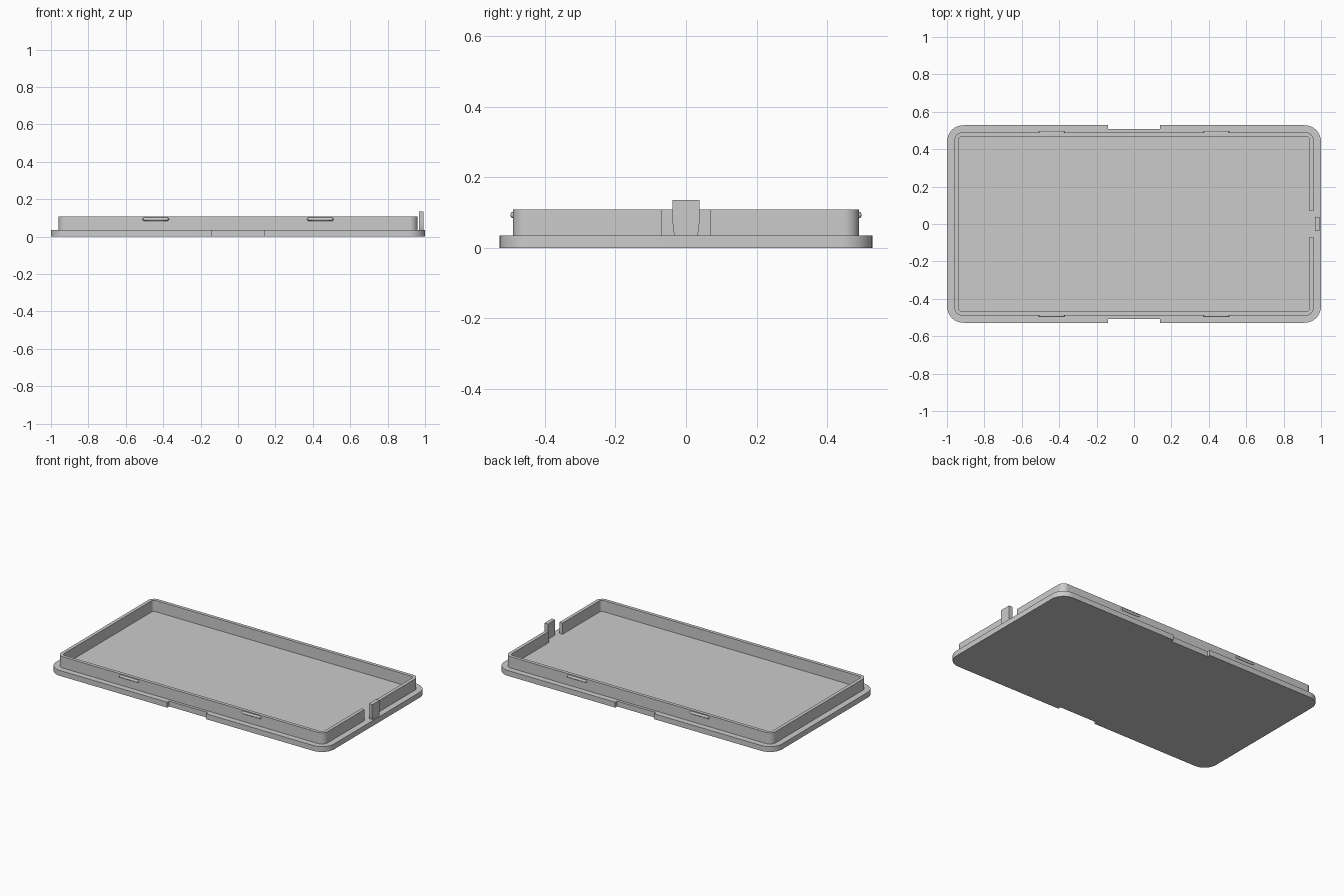
import bpy, bmesh
from math import cos, sin, pi, radians

cube = bpy.data.objects.get("Cube")
if cube:
    bpy.data.objects.remove(cube, do_unlink=True)

grey = bpy.data.materials.new("light grey")
GREY = (0.6, 0.6, 0.6, 1)
grey.diffuse_color = GREY
grey.use_nodes = True
grey.node_tree.nodes["Principled BSDF"].inputs["Base Color"].default_value = GREY

PLATE_TOP, RIM_TOP = 0.035, 0.108


def arc(cx, cy, r, start, end, steps=12):
    angles = [radians(start + (end - start) * i / steps) for i in range(steps + 1)]
    return [(cx + r * cos(a), cy + r * sin(a)) for a in angles]


def make(name, bm):
    bmesh.ops.recalc_face_normals(bm, faces=bm.faces)
    mesh = bpy.data.meshes.new(name)
    bm.to_mesh(mesh)
    bm.free()
    mesh.materials.append(grey)
    obj = bpy.data.objects.new(name, mesh)
    bpy.context.collection.objects.link(obj)
    bpy.ops.object.select_all(action='DESELECT')
    obj.select_set(True)
    bpy.context.view_layer.objects.active = obj
    bpy.ops.object.shade_smooth_by_angle(angle=radians(30))
    return obj


def extrude(name, points, place, offset):
    """Fill an outline and push it along an offset."""
    bm = bmesh.new()
    face = bm.faces.new([bm.verts.new(place(*p)) for p in points])
    moved = bmesh.ops.extrude_face_region(bm, geom=[face], use_keep_orig=True)["geom"]
    verts = [v for v in moved if isinstance(v, bmesh.types.BMVert)]
    bmesh.ops.translate(bm, verts=verts, vec=offset)
    return make(name, bm)


# Base plate: rounded rectangle with a finger notch on each long side
W, D, R, NOTCH = 1.0, 0.528, 0.088, 0.14
outline = []
for s in (1, -1):
    corner = arc(W - R, D - R, R, 0, 90) + [(NOTCH, D), (NOTCH, D - 0.02)]
    corner += [(-NOTCH, D - 0.02), (-NOTCH, D)] + arc(R - W, D - R, R, 90, 180)
    outline += [(s * x, s * y) for x, y in corner]
extrude("base_plate", outline, lambda x, y: (x, y, 0), (0, 0, PLATE_TOP))


# Rim wall: runs around the plate, open at the middle of the +x end
def rim_path(w, d, r, gap=0.07):
    path = [(w, gap)]
    for sx, sy, a in ((1, 1, 0), (-1, 1, 90), (-1, -1, 180), (1, -1, 270)):
        path += arc(sx * (w - r), sy * (d - r), r, a, a + 90)
    return path + [(w, -gap)]


outer = rim_path(0.96, 0.49, 0.042)
inner = rim_path(0.938, 0.468, 0.02)
bm = bmesh.new()
loops = [[bm.verts.new((x, y, z)) for x, y in path]
         for path, z in ((outer, PLATE_TOP), (outer, RIM_TOP), (inner, RIM_TOP), (inner, PLATE_TOP))]
for a, b in zip(loops, loops[1:] + loops[:1]):
    for i in range(len(a) - 1):
        bm.faces.new((a[i], a[i + 1], b[i + 1], b[i]))
for end in (0, -1):
    bm.faces.new([loop[end] for loop in loops])
make("rim_wall", bm)

# Latch tab: upright tongue in the gap, rounded inward at its foot
side = [(0.038, 0.135), (0.038, 0.075), (0.037, 0.058), (0.035, 0.045), (0.032, PLATE_TOP)]
tab = side + [(-y, z) for y, z in reversed(side)]
extrude("latch_tab", tab, lambda y, z: (0.968, y, z), (0.025, 0, 0))

# Snap ridges: rounded bars half sunk into the long walls
for y, place in ((-0.489, "front"), (0.489, "back")):
    for x, hand in ((-0.44, "right"), (0.44, "left")):
        bm = bmesh.new()
        bmesh.ops.create_uvsphere(bm, u_segments=16, v_segments=8, radius=0.009)
        for v in bm.verts:
            px, py, pz = v.co
            shift = 0.062 if pz > 0 else -0.062
            if abs(pz) < 0.0001:
                shift = 0
            v.co = (x + pz + shift, y + py, 0.093 + px)
        make(f"snap_ridge_{place}_{hand}", bm)
